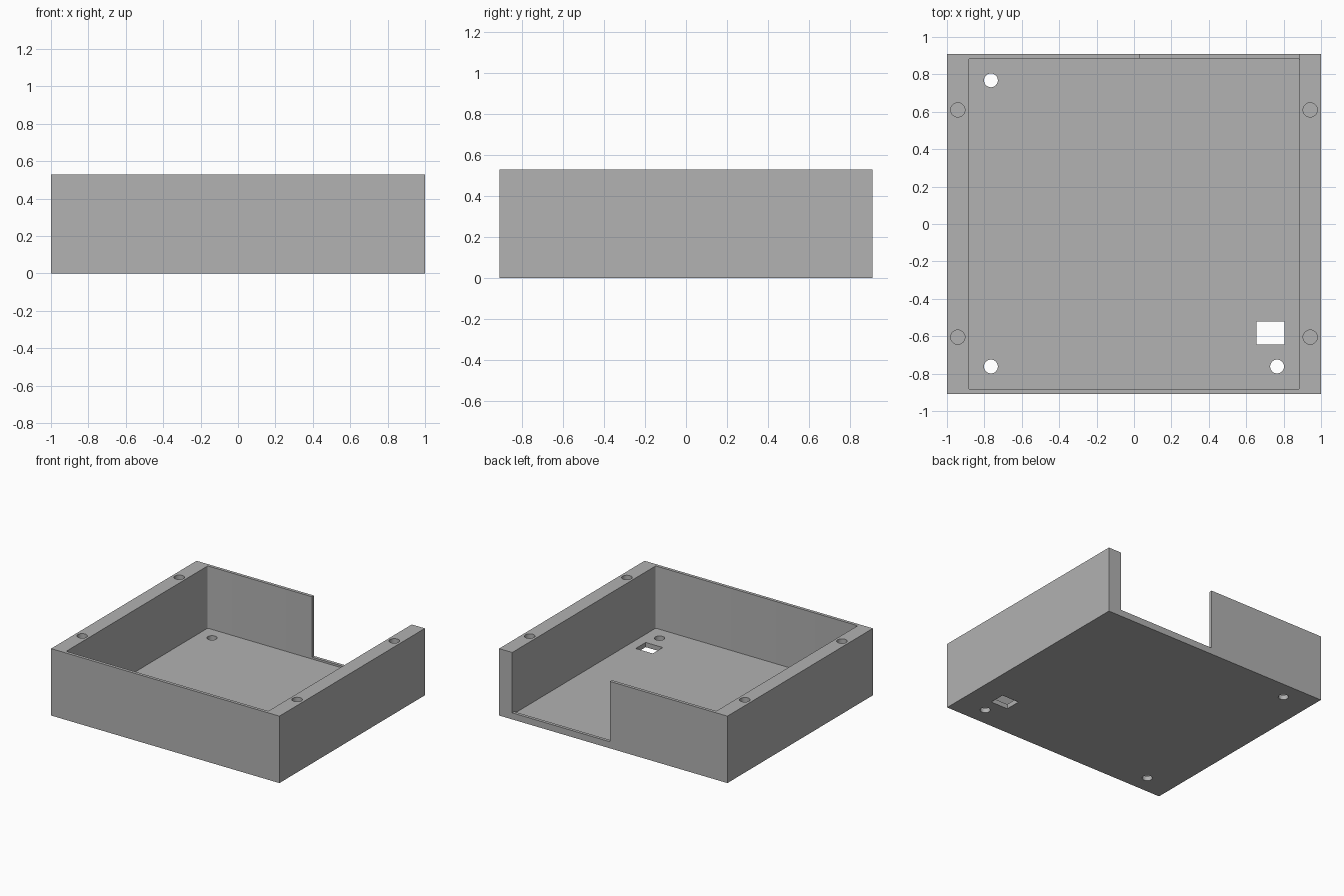
import bpy
import bmesh
from mathutils import Matrix

default = bpy.data.objects.get("Cube")
if default:
    bpy.data.objects.remove(default, do_unlink=True)

# Main dimensions
HALF_X, HALF_Y, HEIGHT = 1.0, 0.91, 0.53
INNER = 0.885            # half size of the square cavity
FLOOR, SILL = 0.037, 0.052
OPENING_X = 0.03         # inner edge of the rear opening

grey = bpy.data.materials.new("light_grey")
grey.use_nodes = True
colour = (0.445, 0.445, 0.445, 1)
grey.diffuse_color = colour
grey.node_tree.nodes["Principled BSDF"].inputs["Base Color"].default_value = colour


def add_object(name, bm):
    mesh = bpy.data.meshes.new(name)
    bmesh.ops.recalc_face_normals(bm, faces=bm.faces)
    bm.to_mesh(mesh)
    bm.free()
    mesh.materials.append(grey)
    obj = bpy.data.objects.new(name, mesh)
    bpy.context.collection.objects.link(obj)
    return obj


def block(name, low, high, corner=0):
    """Box between two corners, with optional rounded upright edges."""
    bm = bmesh.new()
    bmesh.ops.create_cube(bm, size=1)
    for v in bm.verts:
        v.co = [(a + b) / 2 + c * (b - a) for a, b, c in zip(low, high, v.co)]
    if corner:
        upright = [e for e in bm.edges
                   if abs(e.verts[0].co.z - e.verts[1].co.z) > 0.01]
        bmesh.ops.bevel(bm, geom=upright, offset=corner, segments=4,
                        profile=0.5, affect='EDGES')
    return add_object(name, bm)


def drill(name, x, y, radius, z0, z1):
    bm = bmesh.new()
    bmesh.ops.create_cone(bm, cap_ends=True, segments=48, radius1=radius,
                          radius2=radius, depth=z1 - z0,
                          matrix=Matrix.Translation((x, y, (z0 + z1) / 2)))
    return add_object(name, bm)


# Solid enclosure body
case = block("enclosure_tray", (-HALF_X, -HALF_Y, 0), (HALF_X, HALF_Y, HEIGHT))

# Cavity, rear opening and cable slot
cutters = [
    block("cavity_cutter", (-INNER, -INNER, FLOOR), (INNER, INNER, 1), 0.01),
    block("rear_opening_cutter", (OPENING_X, 0.8, SILL), (INNER, 1.1, 1.1)),
    block("floor_slot_cutter", (0.655, -0.645, -0.1), (0.805, -0.52, 0.2)),
]

# Mounting holes through the floor
for x, y in ((-0.765, 0.768), (-0.765, -0.762), (0.765, -0.762)):
    cutters.append(drill("floor_hole_cutter", x, y, 0.037, -0.1, 0.2))

# Blind screw holes in the thick side walls
for x in (-0.942, 0.942):
    for y in (-0.605, 0.61):
        cutters.append(drill("screw_hole_cutter", x, y, 0.038, 0.25, 0.7))

# Cut everything out, bake the result and discard the cutters
for cutter in cutters:
    cutter.hide_render = True
    mod = case.modifiers.new(cutter.name, 'BOOLEAN')
    mod.operation = 'DIFFERENCE'
    mod.solver = 'EXACT'
    mod.object = cutter
bpy.context.view_layer.update()
baked = bpy.data.meshes.new_from_object(
    case.evaluated_get(bpy.context.evaluated_depsgraph_get()))
case.modifiers.clear()
case.data = baked
for cutter in cutters:
    bpy.data.objects.remove(cutter, do_unlink=True)

# Smooth hole walls, sharp edges elsewhere
bpy.ops.object.select_all(action='DESELECT')
case.select_set(True)
bpy.context.view_layer.objects.active = case
bpy.ops.object.shade_smooth_by_angle()
